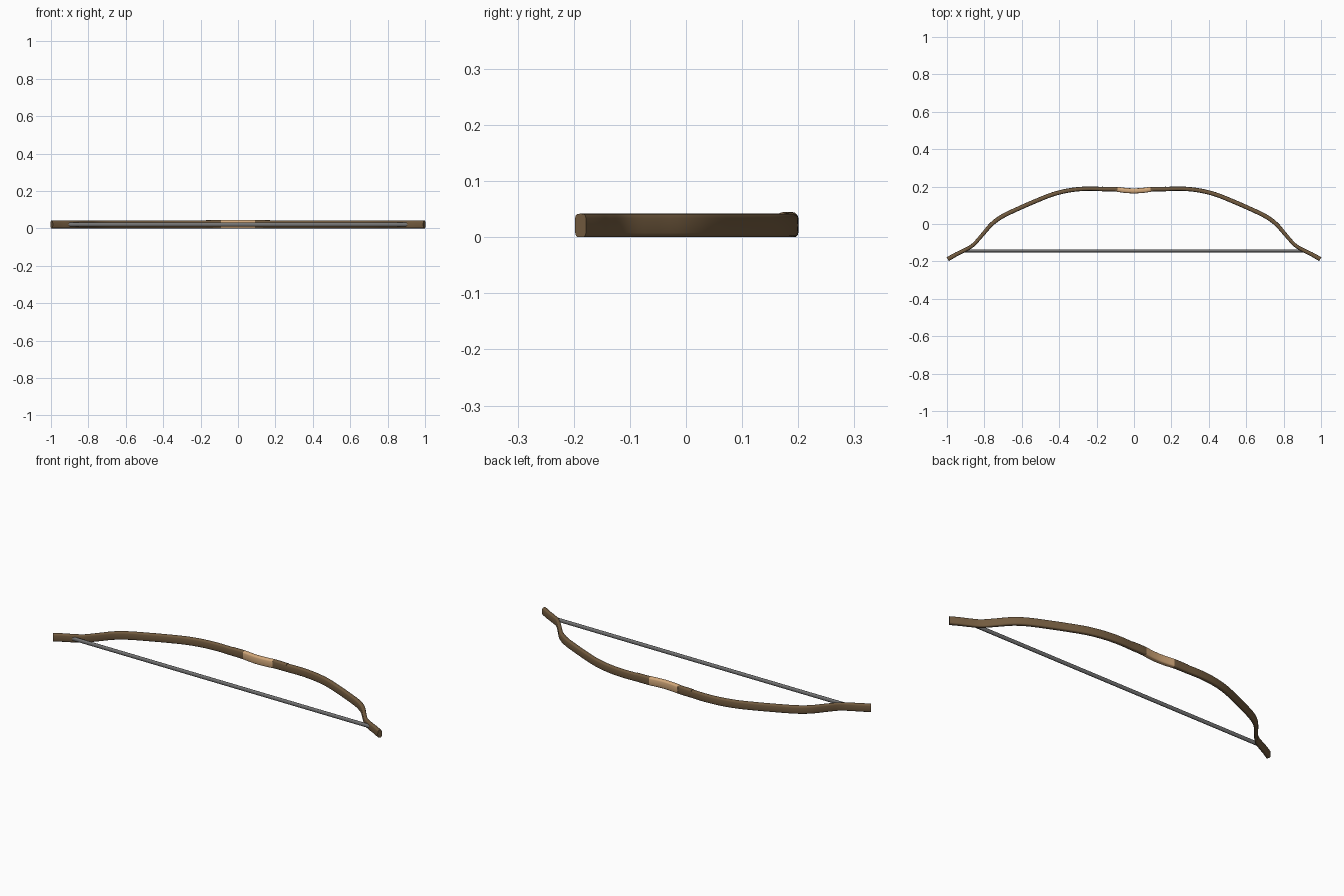
import bpy, bmesh, math
from mathutils import Vector

if "Cube" in bpy.data.objects:
    bpy.data.objects.remove(bpy.data.objects["Cube"])

ZC = 0.021  # mid height of the bow


def material(name, rgb):
    m = bpy.data.materials.new(name)
    m.diffuse_color = (*rgb, 1)
    m.use_nodes = True
    m.node_tree.nodes["Principled BSDF"].inputs["Base Color"].default_value = m.diffuse_color
    return m


wood = material("dark_wood", (0.17, 0.105, 0.05))
leather = material("tan_leather", (0.66, 0.40, 0.20))
cord = material("grey_cord", (0.18, 0.18, 0.18))


def sweep(name, path, halves, mat, sides=16, power=0.5, lift=0.0):
    """Sweep a rounded section along a flat path; halves = (in-plane, vertical)."""
    bm = bmesh.new()
    rings = []
    for i, p in enumerate(path):
        t = path[min(i + 1, len(path) - 1)] - path[max(i - 1, 0)]
        n = Vector((-t.y, t.x, 0)).normalized()
        a, b = halves(abs(p.x))
        ring = []
        for k in range(sides):
            ang = 2 * math.pi * k / sides
            c, s = math.cos(ang), math.sin(ang)
            u = math.copysign(abs(c) ** power, c) * a
            v = math.copysign(abs(s) ** power, s) * b
            ring.append(bm.verts.new(p + n * u + Vector((0, 0, ZC + lift + v))))
        rings.append(ring)
    for r, q in zip(rings, rings[1:]):
        for k in range(sides):
            j = (k + 1) % sides
            bm.faces.new((r[k], r[j], q[j], q[k]))
    bm.faces.new(rings[0])
    bm.faces.new(rings[-1])
    bmesh.ops.recalc_face_normals(bm, faces=bm.faces)
    me = bpy.data.meshes.new(name)
    bm.to_mesh(me)
    bm.free()
    ob = bpy.data.objects.new(name, me)
    bpy.context.collection.objects.link(ob)
    me.materials.append(mat)
    bpy.ops.object.select_all(action='DESELECT')
    ob.select_set(True)
    bpy.context.view_layer.objects.active = ob
    bpy.ops.object.shade_smooth_by_angle(angle=math.radians(50))
    return ob


def smooth(pts, steps=5):
    """Catmull-Rom curve through the points."""
    p = [2 * pts[0] - pts[1]] + pts + [2 * pts[-1] - pts[-2]]
    out = []
    for i in range(1, len(p) - 2):
        a, b, c, d = p[i - 1:i + 3]
        for s in range(steps):
            t = s / steps
            out.append(0.5 * (2 * b + (c - a) * t + (2 * a - 5 * b + 4 * c - d) * t * t
                              + (3 * b - a - 3 * c + d) * t ** 3))
    return out + [pts[-1]]


# bow centre line, right half, then mirrored
half = [(0, .177), (.05, .180), (.10, .186), (.17, .187), (.25, .189), (.34, .181),
        (.43, .160), (.52, .125), (.61, .086), (.70, .043), (.76, .000), (.81, -.057),
        (.86, -.112), (.91, -.142), (.95, -.162), (.996, -.188)]
pts = [Vector((-x, y, 0)) for x, y in half[:0:-1]] + [Vector((x, y, 0)) for x, y in half]
line = smooth(pts)


def limb_size(x):
    # slightly thinner through the recurve bend
    return 0.0115 - 0.002 * max(0, 1 - abs(x - 0.85) / 0.12), 0.021


sweep("bow_limbs", line, limb_size, wood)

# leather grip and the dark bindings beside it
sweep("grip", [p for p in line if abs(p.x) < 0.095],
      lambda x: (0.0135, 0.0225), leather, lift=0.0015)
for side, label in ((-1, "left"), (1, "right")):
    sweep("grip_binding_" + label,
          [p for p in line if 0.085 < side * p.x < 0.18],
          lambda x: (0.0122, 0.0225 - 0.015 * max(0, x - 0.1)), wood, lift=0.0015)

# bowstring
sweep("bowstring", [Vector((-0.915, -0.144, 0)), Vector((0.915, -0.144, 0))],
      lambda x: (0.0075, 0.0105), cord, sides=12, power=0.9)
